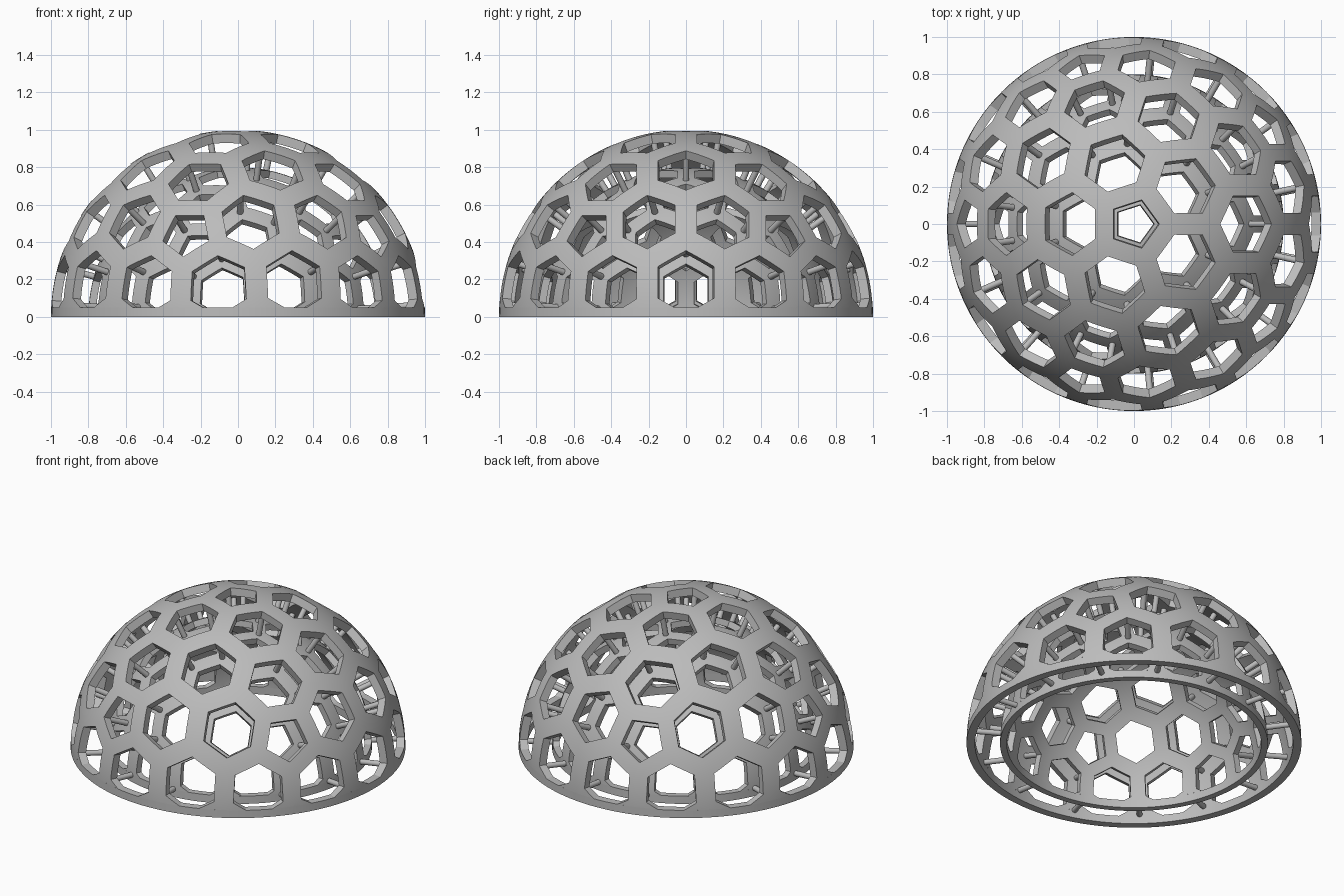
import bpy, bmesh
from math import sin, cos, atan2, radians, sqrt, pi
from mathutils import Vector, Matrix

FREQ = 3            # subdivisions per icosahedron edge
HOLE = 0.71         # opening size relative to its cell
RIM = 0.05          # height of the solid base band
STRUT_RADIUS = 0.017

if "Cube" in bpy.data.objects:
    bpy.data.objects.remove(bpy.data.objects["Cube"])

grey = bpy.data.materials.new("plain grey")
grey.use_nodes = True
GREY = (0.5, 0.5, 0.5, 1)
grey.diffuse_color = GREY
grey.node_tree.nodes["Principled BSDF"].inputs["Base Color"].default_value = GREY


def finish(bm, name):
    mesh = bpy.data.meshes.new(name)
    bm.to_mesh(mesh)
    bm.free()
    mesh.materials.append(grey)
    ob = bpy.data.objects.new(name, mesh)
    bpy.context.collection.objects.link(ob)
    bpy.ops.object.select_all(action='DESELECT')
    ob.select_set(True)
    bpy.context.view_layer.objects.active = ob
    bpy.ops.object.shade_smooth_by_angle(angle=radians(30))
    return ob


def ring_point(degrees, z):
    a, r = radians(degrees), sqrt(1 - z * z)
    return Vector((r * cos(a), r * sin(a), z))


def key(p):
    return tuple(round(c, 4) + 0.0 for c in p)


# Icosahedron standing on a corner, without its lowest faces
top = Vector((0, 0, 1))
level = 1 / sqrt(5)
upper = [ring_point(36 + 72 * k, level) for k in range(5)]
lower = [ring_point(72 * k, -level) for k in range(5)]
ico_faces = []
for k in range(5):
    n = (k + 1) % 5
    ico_faces += [(top, upper[k], upper[n]),
                  (upper[k - 1], lower[k], upper[k]),
                  (lower[k], lower[n], upper[k])]

# Each geodesic point becomes a cell, with the small triangles as its corners
cells, corners = {}, {}
for a, b, c in ico_faces:
    def grid(i, j):
        return ((a * (FREQ - i - j) + b * i + c * j) / FREQ).normalized()
    for i in range(FREQ):
        for j in range(FREQ - i):
            tris = [(grid(i, j), grid(i + 1, j), grid(i, j + 1))]
            if i + j < FREQ - 1:
                tris.append((grid(i + 1, j), grid(i + 1, j + 1), grid(i, j + 1)))
            for tri in tris:
                mid = (tri[0] + tri[1] + tri[2]).normalized()
                corners[key(mid)] = mid
                for p in tri:
                    cells.setdefault(key(p), (p, []))[1].append(mid)


def sorted_loop(centre, points):
    side = centre.orthogonal().normalized()
    up = centre.cross(side)
    return sorted(points, key=lambda p: atan2(p.dot(up), p.dot(side)))


def shell(name, r_out, r_in, along=5, across=2):
    bm = bmesh.new()

    def quad(*points):
        bm.faces.new([bm.verts.new(p) for p in points])

    # Ribs: a strip along every side of every cell, with thickness
    for p, points in cells.values():
        if p.z < -0.3:
            continue
        loop = sorted_loop(p, points)
        centre = sum(loop, Vector()) / len(loop)
        for a, b in zip(loop, loop[1:] + loop[:1]):
            def at(u, v):
                edge = a.lerp(b, u / along)
                return edge.lerp(centre, (1 - HOLE) * v / across).normalized()
            for u in range(along):
                for v in range(across):
                    q = [at(u, v), at(u + 1, v), at(u + 1, v + 1), at(u, v + 1)]
                    quad(*[s * r_out for s in q])
                    quad(*[s * r_in for s in reversed(q)])
                s, t = at(u, across), at(u + 1, across)
                quad(s * r_out, t * r_out, t * r_in, s * r_in)
    bmesh.ops.remove_doubles(bm, verts=bm.verts[:], dist=0.0001)
    bmesh.ops.bisect_plane(bm, geom=bm.verts[:] + bm.edges[:] + bm.faces[:],
                           plane_co=(0, 0, RIM), plane_no=(0, 0, 1), clear_inner=True)

    # Solid base band
    profile = [(r_out, 0), (sqrt(r_out ** 2 - RIM ** 2), RIM),
               (sqrt(r_in ** 2 - RIM ** 2), RIM), (r_in, 0)]
    steps = 120
    rings = []
    for k in range(steps):
        t = 2 * pi * k / steps
        rings.append([bm.verts.new((r * cos(t), r * sin(t), z)) for r, z in profile])
    for k in range(steps):
        here, there = rings[k], rings[(k + 1) % steps]
        for i in range(4):
            j = (i + 1) % 4
            bm.faces.new((here[i], there[i], there[j], here[j]))
    return finish(bm, name)


shell("outer_shell", 1.0, 0.95)
shell("inner_shell", 0.80, 0.76)

# Round struts joining the two shells at every rib junction
bm = bmesh.new()
for d in corners.values():
    if d.z > 0.02:
        turn = d.to_track_quat('Z', 'Y').to_matrix().to_4x4()
        bmesh.ops.create_cone(bm, cap_ends=True, segments=16, radius1=STRUT_RADIUS,
                              radius2=STRUT_RADIUS, depth=0.19,
                              matrix=Matrix.Translation(d * 0.875) @ turn)
finish(bm, "connecting_struts")
